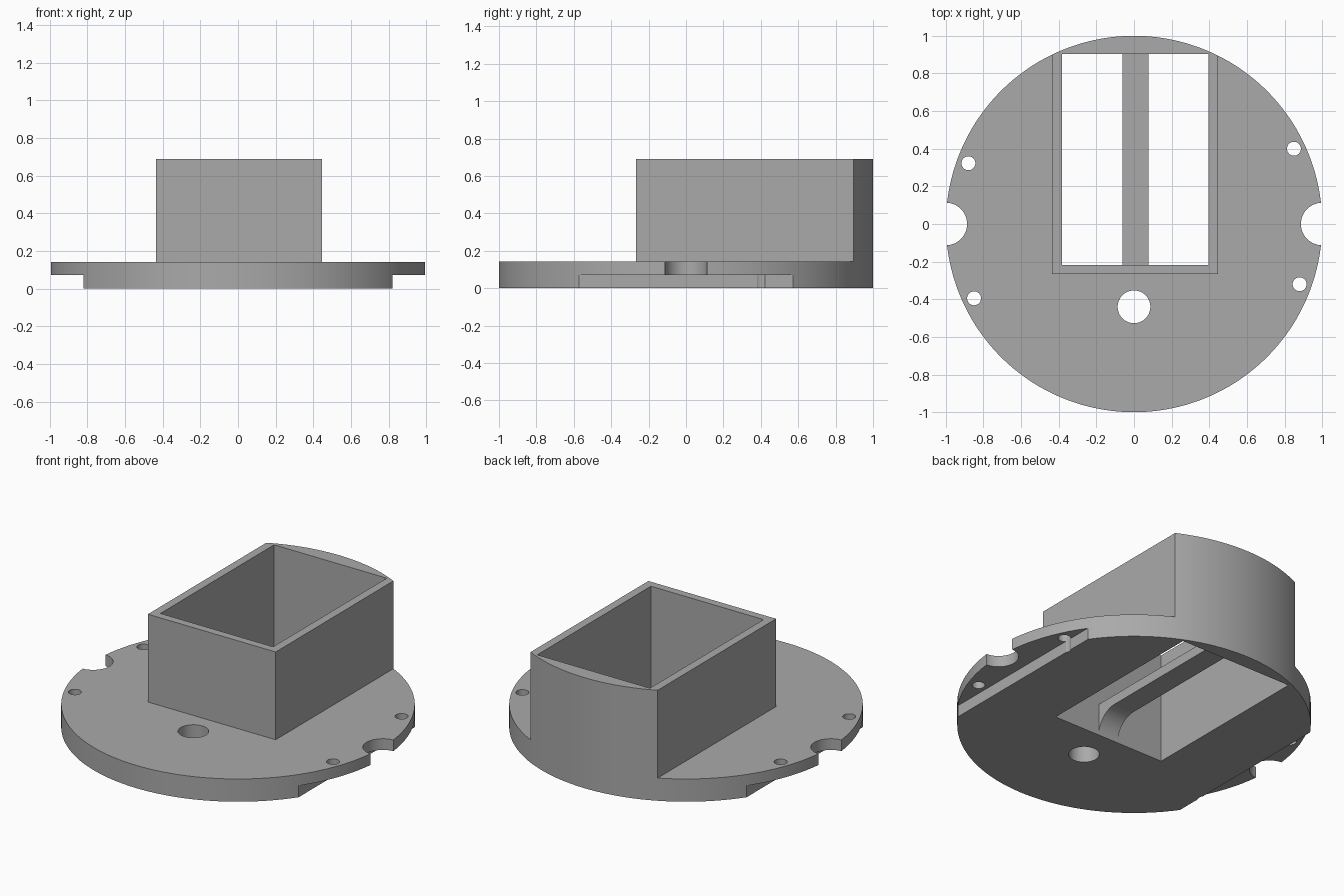
import bpy, bmesh, math

if "Cube" in bpy.data.objects:
    bpy.data.objects.remove(bpy.data.objects["Cube"])

grey = bpy.data.materials.new("plain grey")
grey.diffuse_color = (0.40, 0.40, 0.40, 1)
grey.use_nodes = True
grey.node_tree.nodes["Principled BSDF"].inputs["Base Color"].default_value = grey.diffuse_color

BASE_TOP, TOP = 0.142, 0.69      # plate thickness, housing height
STEP_X, STEP_Z = 0.82, 0.072     # undercut ledges at the sides


def new_object(name, bm):
    bmesh.ops.recalc_face_normals(bm, faces=bm.faces)
    me = bpy.data.meshes.new(name)
    bm.to_mesh(me)
    bm.free()
    me.materials.append(grey)
    ob = bpy.data.objects.new(name, me)
    bpy.context.collection.objects.link(ob)
    return ob


def prism(name, pts, axis, lo, hi):
    """Extrude a 2D outline along z (pts are x,y) or x (pts are y,z)."""
    bm = bmesh.new()
    place = (lambda a, b, t: (a, b, t)) if axis == 'z' else (lambda a, b, t: (t, a, b))
    rings = [[bm.verts.new(place(a, b, t)) for a, b in pts] for t in (lo, hi)]
    n = len(pts)
    bm.faces.new(rings[0])
    bm.faces.new(rings[1])
    for i in range(n):
        j = (i + 1) % n
        bm.faces.new((rings[0][i], rings[0][j], rings[1][j], rings[1][i]))
    return new_object(name, bm)


def block(name, x0, x1, y0, y1, z0, z1):
    return prism(name, [(x0, y0), (x1, y0), (x1, y1), (x0, y1)], 'z', z0, z1)


def cylinder(name, x, y, r, z0, z1, n=48):
    pts = [(x + r * math.cos(2 * math.pi * i / n), y + r * math.sin(2 * math.pi * i / n))
           for i in range(n)]
    return prism(name, pts, 'z', z0, z1)


def cut(target, cutter):
    mod = target.modifiers.new("cut", 'BOOLEAN')
    mod.operation, mod.solver, mod.object = 'DIFFERENCE', 'EXACT', cutter
    bpy.context.view_layer.objects.active = target
    bpy.ops.object.modifier_apply(modifier=mod.name)
    bpy.data.objects.remove(cutter)


def smooth(ob):
    bpy.ops.object.select_all(action='DESELECT')
    ob.select_set(True)
    bpy.context.view_layer.objects.active = ob
    bpy.ops.object.shade_smooth_by_angle(angle=math.radians(30))


# Round plate with the housing: one tall disc, trimmed around the housing
body = cylinder("plate_and_housing", 0, 0, 1, 0, TOP, 180)
x0, x1, y0 = -0.435, 0.447, -0.267
cut(body, prism("trim", [(-2, -2), (2, -2), (2, 2), (x1, 2), (x1, y0),
                         (x0, y0), (x0, 2), (-2, 2)], 'z', BASE_TOP, 2))

# Rectangular shaft right through the housing
cut(body, block("shaft", -0.383, 0.395, -0.218, 0.903, -1, 2))

# Ledges under both sides, and rounded notches in the rim
for s in (-1, 1):
    cut(body, block("ledge", *sorted((s * STEP_X, s * 2)), -2, 2, -1, STEP_Z))
    cut(body, cylinder("notch", s, 0, 0.113, -1, 1))

# Cable hole and four screw holes
cut(body, cylinder("cable_hole", 0, -0.44, 0.087, -1, 0.5))
for x, y in ((0.85, 0.4), (-0.85, -0.395), (-0.88, 0.323), (0.88, -0.32)):
    cut(body, cylinder("screw_hole", x, y, 0.037, -1, 0.5, 32))
smooth(body)

# Bridge across the shaft, its underside rounded down into both end walls
ya, yb, r, bridge_top = -0.218, 0.903, 0.14, 0.20
arc = [(r * math.cos(k * math.pi / 24), r * math.sin(k * math.pi / 24)) for k in range(13)]
outline = [(ya + r - c, s) for c, s in arc] + [(yb - r + c, s) for c, s in reversed(arc)]
outline += [(yb, bridge_top), (ya, bridge_top)]
bridge = prism("bridge", outline, 'x', -0.062, 0.077)
smooth(bridge)
